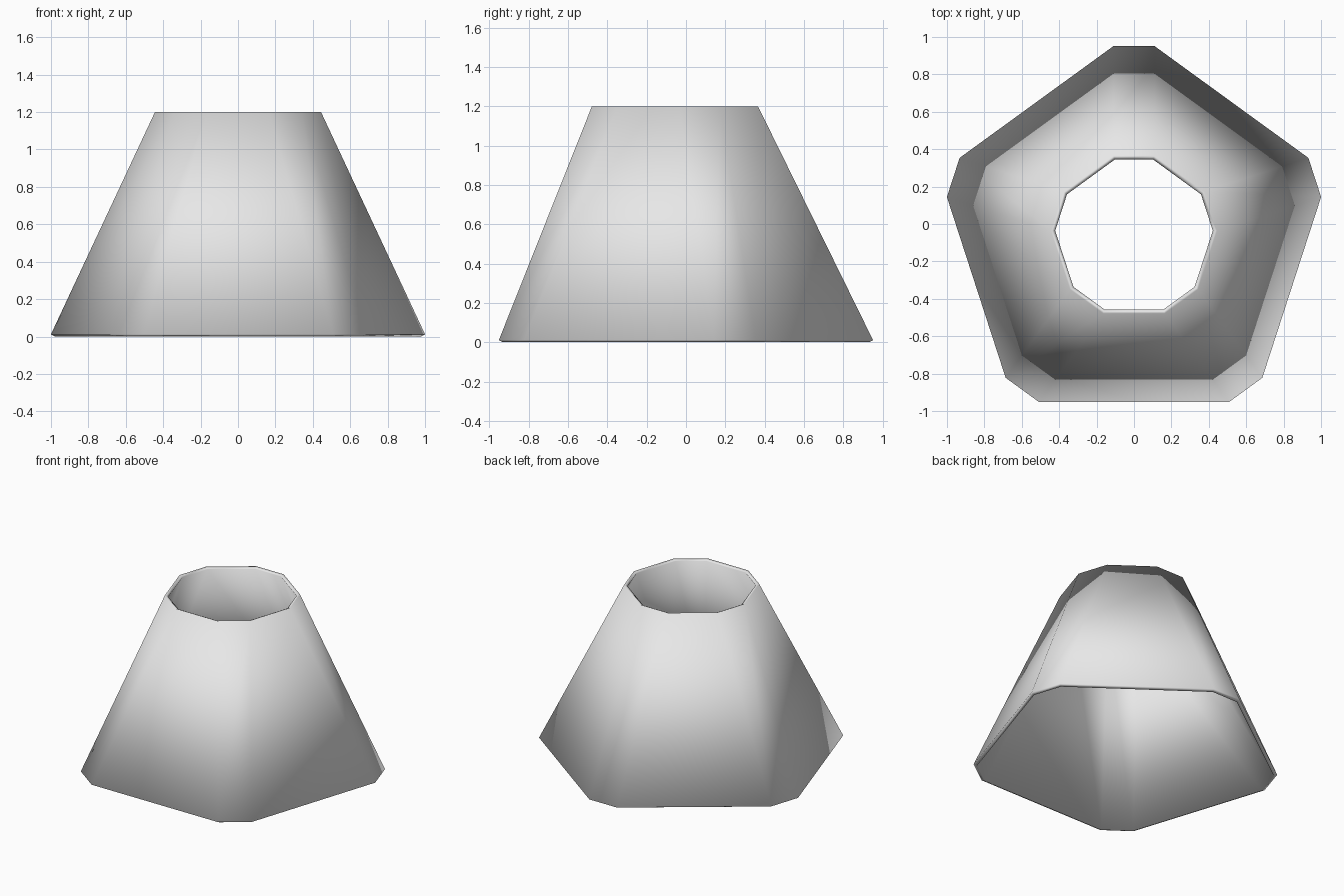
import bpy, bmesh
from math import sin, cos, radians, tan
from mathutils import Vector

cube = bpy.data.objects.get("Cube")
if cube:
    bpy.data.objects.remove(cube, do_unlink=True)

grey = bpy.data.materials.new("light_grey")
grey.use_nodes = True
grey.diffuse_color = (0.8, 0.8, 0.8, 1)
grey.node_tree.nodes["Principled BSDF"].inputs["Base Color"].default_value = (0.8, 0.8, 0.8, 1)

CORNER = 0.22      # width of each cut corner
CENTRE_Y = -0.065


def cut_pentagon(bm, radius, z):
    """Ring of a pentagon with cut corners, counter-clockwise, one corner to the back."""
    depth = radius - CORNER / 2 / tan(radians(54))
    ring = []
    for i in range(5):
        a = radians(90 + 72 * i)
        out, side = Vector((cos(a), sin(a), 0)), Vector((-sin(a), cos(a), 0))
        for s in (-1, 1):
            p = out * depth + side * s * CORNER / 2
            ring.append(bm.verts.new(p + Vector((0, CENTRE_Y, z))))
    return ring


# Open tapering wall between the wide lower ring and the narrow upper ring
bm = bmesh.new()
lower = cut_pentagon(bm, 1.096, 0.011)
upper = cut_pentagon(bm, 0.511, 1.2)
for i in range(len(lower)):
    j = (i + 1) % len(lower)
    face = bm.faces.new((lower[i], lower[j], upper[j], upper[i]))
    face.smooth = True
mesh = bpy.data.meshes.new("lamp_shade")
bm.to_mesh(mesh)
bm.free()
mesh.materials.append(grey)
shade = bpy.data.objects.new("lamp_shade", mesh)
bpy.context.collection.objects.link(shade)

# Thin wall thickness, grown inwards, smooth over the rims
solid = shade.modifiers.new("wall_thickness", 'SOLIDIFY')
solid.thickness = 0.025
solid.offset = -1
